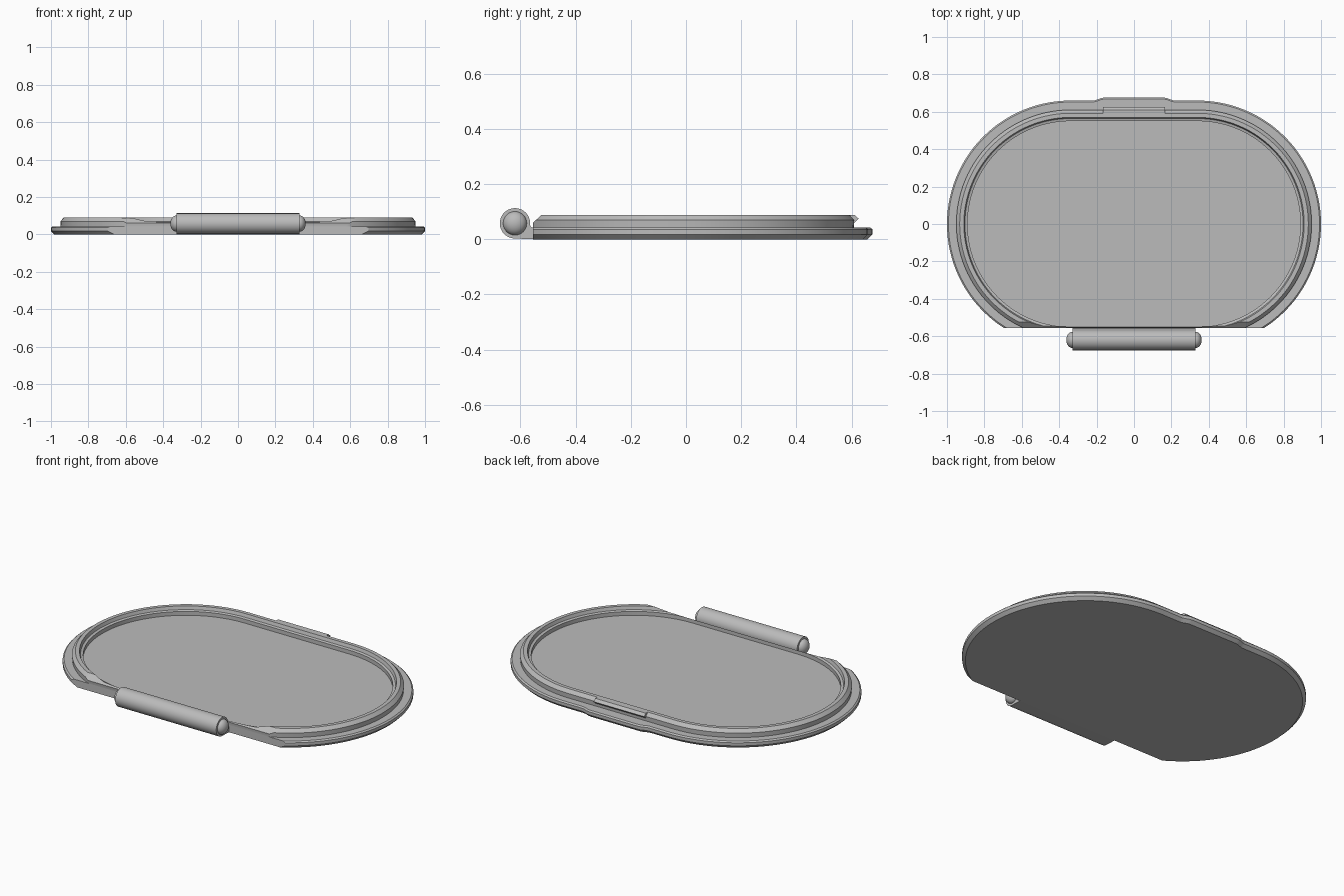
import bpy, bmesh, math
from mathutils import Vector

if "Cube" in bpy.data.objects:
    bpy.data.objects.remove(bpy.data.objects["Cube"])

grey = bpy.data.materials.new("plain grey")
grey.use_nodes = True
COLOUR = (0.5, 0.5, 0.5, 1)
grey.diffuse_color = COLOUR
grey.node_tree.nodes["Principled BSDF"].inputs["Base Color"].default_value = COLOUR

HALF = 0.34      # half length of the straight sides
FRONT = -0.555   # flat front edge
ARC = 56


def outline(r, bump):
    """Stadium outline of radius r, with a thumb tab swelling at the back."""
    pts = []
    for side, start in ((1, -90), (-1, 90)):
        for i in range(ARC + 1):
            a = math.radians(start + 180 * i / ARC)
            pts.append((side * HALF + r * math.cos(a), r * math.sin(a)))
        if side == 1:
            for x, lift in ((.22, 0), (.205, .15), (.175, .85), (.16, 1),
                            (-.16, 1), (-.175, .85), (-.205, .15), (-.22, 0)):
                pts.append((x, r + bump * lift))
    return pts


def finish(name, bm, smooth=True):
    bmesh.ops.recalc_face_normals(bm, faces=bm.faces)
    mesh = bpy.data.meshes.new(name)
    bm.to_mesh(mesh)
    bm.free()
    mesh.materials.append(grey)
    obj = bpy.data.objects.new(name, mesh)
    bpy.context.collection.objects.link(obj)
    if smooth:
        bpy.ops.object.select_all(action='DESELECT')
        obj.select_set(True)
        bpy.context.view_layer.objects.active = obj
        bpy.ops.object.shade_smooth_by_angle(angle=math.radians(25))
    return obj


def slice_off(bm, point, normal):
    """Cut away what lies on the normal side and close the cut."""
    geom = bm.verts[:] + bm.edges[:] + bm.faces[:]
    cut = bmesh.ops.bisect_plane(bm, geom=geom, plane_co=point, plane_no=normal,
                                 clear_outer=True)["geom_cut"]
    edges = [e for e in cut if isinstance(e, bmesh.types.BMEdge)]
    bmesh.ops.edgeloop_fill(bm, edges=edges)


def loft(profile, closed):
    """Skin stadium rings given as (radius, height, tab swelling)."""
    bm = bmesh.new()
    rings = [[bm.verts.new((x, y, z)) for x, y in outline(r, b)] for r, z, b in profile]
    pairs = list(zip(rings, rings[1:]))
    if closed:
        pairs.append((rings[-1], rings[0]))
    else:
        bm.faces.new(rings[0])
        bm.faces.new(rings[-1])
    for low, high in pairs:
        n = len(low)
        for i in range(n):
            j = (i + 1) % n
            bm.faces.new((low[i], low[j], high[j], high[i]))
    return bm


def prism(name, profile, half_width):
    """Extrude a (y, z) profile along x."""
    bm = bmesh.new()
    face = bm.faces.new([bm.verts.new((-half_width, y, z)) for y, z in profile])
    new = bmesh.ops.extrude_face_region(bm, geom=[face])["geom"]
    bmesh.ops.translate(bm, vec=(2 * half_width, 0, 0),
                        verts=[v for v in new if isinstance(v, bmesh.types.BMVert)])
    return finish(name, bm)


# Flat lid plate with a bevelled rim and thumb tab
tab = 0.016
bm = loft([(.642, 0, tab), (.66, .018, tab), (.66, .036, tab), (.652, .043, tab)], False)
slice_off(bm, Vector((0, FRONT, 0)), Vector((0, -1, 0)))
finish("lid_plate", bm)

# Raised sealing lip, open along the front, with sloping ends
bm = loft([(.608, .035, 0), (.61, .07, 0), (.592, .089, 0),
           (.57, .089, 0), (.564, .07, 0), (.55, .066, 0), (.55, .035, 0)], True)
bmesh.ops.bisect_plane(bm, geom=bm.verts[:] + bm.edges[:] + bm.faces[:],
                       plane_co=(0, FRONT, 0), plane_no=(0, -1, 0), clear_outer=True)
bmesh.ops.holes_fill(bm, edges=[e for e in bm.edges if e.is_boundary])
bmesh.ops.bisect_plane(bm, geom=bm.verts[:] + bm.edges[:] + bm.faces[:],
                       plane_co=(0, FRONT, .06), plane_no=(0, -1, 1.1), clear_outer=False)
for v in bm.verts:
    v.co.z = min(v.co.z, .06 + (v.co.y - FRONT) * .9)
finish("sealing_lip", bm)

# Snap catch on the back of the lip
prism("snap_catch", [(.59, .06), (.61, .06), (.626, .075), (.61, .089), (.59, .089)], .165)

# Hinge barrel with its web to the plate
HY, HZ, HR = -.62, .058, .055
barrel = [(HY + HR * math.cos(math.tau * i / 40), HZ + HR * math.sin(math.tau * i / 40))
          for i in range(40)]
prism("hinge_barrel", barrel, .33)
prism("hinge_web", [(HY, HZ - HR), (FRONT + .01, 0), (FRONT + .01, .042),
                    (FRONT - .005, .043), (HY + .05, HZ), (HY, HZ)], .33)

# Rounded pivot pins at both barrel ends
for side, label in ((1, "left"), (-1, "right")):
    bm = bmesh.new()
    bmesh.ops.create_uvsphere(bm, u_segments=32, v_segments=16, radius=.043)
    for v in bm.verts:
        v.co = Vector((v.co.z * .75 + side * .33, v.co.x + HY, v.co.y + HZ))
    finish(label + "_pivot_pin", bm)
